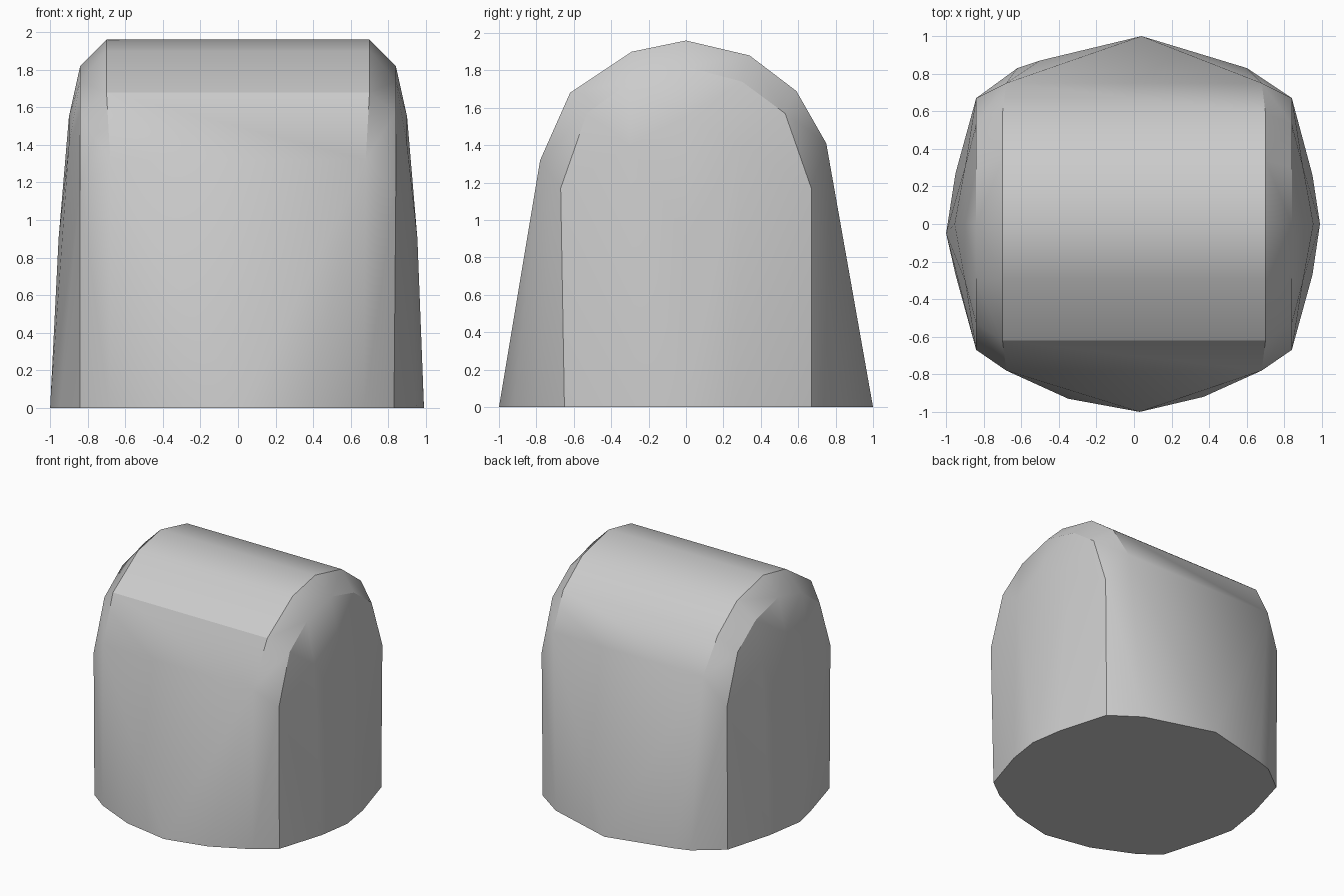
import bpy, bmesh, math

cube = bpy.data.objects.get("Cube")
if cube:
    bpy.data.objects.remove(cube, do_unlink=True)

# Plain grey material
grey = bpy.data.materials.new("plain grey")
grey.use_nodes = True
colour = (0.6, 0.6, 0.6, 1)
grey.diffuse_color = colour
grey.node_tree.nodes["Principled BSDF"].inputs["Base Color"].default_value = colour

# Rounded foot outline on the ground
foot = [(0.99, 0), (0.95, 0.26), (0.83, 0.67), (0.6, 0.83), (0.04, 1),
        (-0.5, 0.87), (-0.62, 0.83), (-0.84, 0.66), (-0.95, 0.27), (-1, -0.05),
        (-0.95, -0.27), (-0.84, -0.66), (-0.68, -0.78), (-0.35, -0.93),
        (0.03, -1), (0.37, -0.92), (0.67, -0.77), (0.83, -0.65), (0.95, -0.27)]

# Barrel-shaped crown as (y, z), running between the two ends
crown = [(-0.78, 1.32), (-0.62, 1.68), (-0.29, 1.9), (0, 1.96),
         (0.34, 1.88), (0.59, 1.69), (0.75, 1.41)]

# Rounded shoulders that step outward from the crown ends, as x: [(y, z)]
shoulders = {0.84: [(0, 1.82), (0.3, 1.74), (0.53, 1.57), (0.67, 1.17)],
             0.9: [(0, 1.55), (0.3, 1.4)],
             0.955: [(0, 0.9)]}

points = [(x, y, 0) for x, y in foot]
for side in (-1, 1):
    points += [(side * (0.7 if z > 1.5 else 0.68), y, z) for y, z in crown]
    for x, ring in shoulders.items():
        points += [(side * x, y * s, z) for y, z in ring for s in ((-1, 1) if y else (1,))]

# Wrap the outlines in one tight skin
bm = bmesh.new()
for p in points:
    bm.verts.new(p)
hull = bmesh.ops.convex_hull(bm, input=bm.verts[:])
loose = [v for v in bm.verts if not v.link_faces]
bmesh.ops.delete(bm, geom=loose, context='VERTS')
bmesh.ops.dissolve_limit(bm, angle_limit=math.radians(0.5), verts=bm.verts[:], edges=bm.edges[:])
bmesh.ops.recalc_face_normals(bm, faces=bm.faces[:])

mesh = bpy.data.meshes.new("domed_block")
bm.to_mesh(mesh)
bm.free()
mesh.materials.append(grey)
block = bpy.data.objects.new("domed_block", mesh)
bpy.context.collection.objects.link(block)

# Smooth sides, crisp rim around the foot and crown ends
bpy.ops.object.select_all(action='DESELECT')
block.select_set(True)
bpy.context.view_layer.objects.active = block
bpy.ops.object.shade_smooth_by_angle(angle=math.radians(30))
